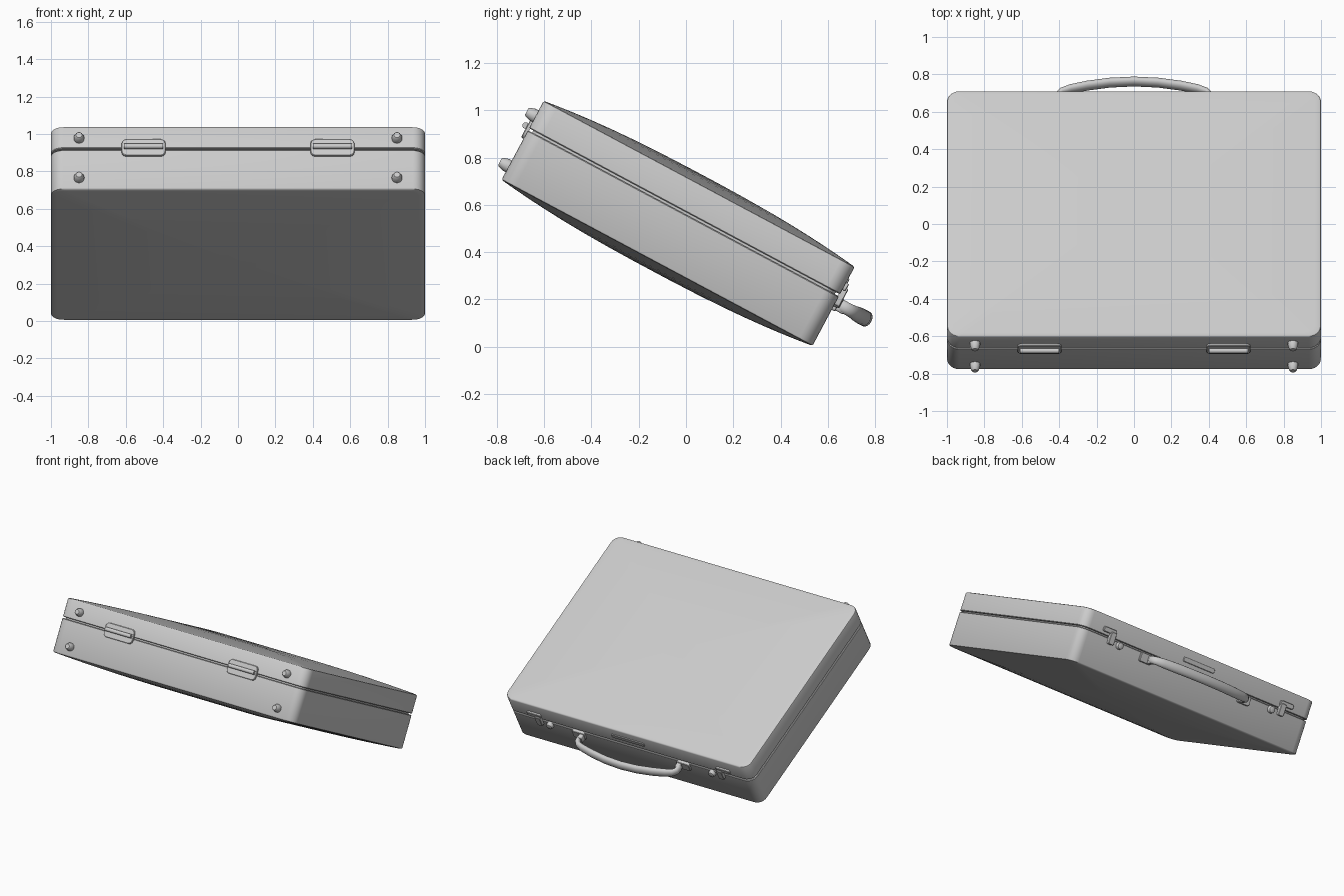
import bpy, bmesh, math
from mathutils import Matrix, Vector

if "Cube" in bpy.data.objects:
    bpy.data.objects.remove(bpy.data.objects["Cube"])

# Case frame: x = width, y = depth (hinges at -y, handle at +y), z = thickness
TILT = Matrix.Translation((0, -0.1225, 0.355)) @ Matrix.Rotation(math.radians(-28.1), 4, 'X')
HW, HD, SEAM, TOP = 1.0, 0.745, 0.242, 0.378


def finish(name, bm, angle=35):
    bmesh.ops.recalc_face_normals(bm, faces=bm.faces)
    me = bpy.data.meshes.new(name)
    bm.to_mesh(me)
    bm.free()
    ob = bpy.data.objects.new(name, me)
    bpy.context.collection.objects.link(ob)
    ob.matrix_world = TILT
    bpy.ops.object.select_all(action='DESELECT')
    ob.select_set(True)
    bpy.context.view_layer.objects.active = ob
    bpy.ops.object.shade_smooth_by_angle(angle=math.radians(angle))
    return ob


def outline(w, d, r, n=6):
    pts = []
    for i, (sx, sy) in enumerate(((1, 1), (-1, 1), (-1, -1), (1, -1))):
        for k in range(n + 1):
            a = math.pi / 2 * (i + k / n)
            pts.append((sx * (w - r) + r * math.cos(a), sy * (d - r) + r * math.sin(a)))
    return pts


def loft(bm, rings):
    loops = [[bm.verts.new(p) for p in ring] for ring in rings]
    for a, b in zip(loops, loops[1:]):
        for i in range(len(a)):
            j = (i + 1) % len(a)
            bm.faces.new((a[i], a[j], b[j], b[i]))
    bm.faces.new(loops[0])
    bm.faces.new(loops[-1])


def shell(name, z_seam, z_rim, bulge):
    # half of the case: straight wall, soft rim, pillowed panel
    def ring(inset, z):
        return [(x, y, z) for x, y in outline(HW - inset, HD - inset, 0.065 - inset)]
    s = math.copysign(1, bulge)
    rings = [ring(0.004, z_seam), ring(0, z_seam + s * 0.004), ring(0, z_rim - s * 0.008),
             ring(0.003, z_rim - s * 0.002)]
    for f in (0.99, 0.97, 0.94, 0.88, 0.8, 0.7, 0.58, 0.44, 0.28, 0.1):
        rings.append([(x * f, y * f, z_rim + bulge * (1 - f ** 2.5)) for x, y in outline(HW, HD, 0.065)])
    bm = bmesh.new()
    loft(bm, rings)
    finish(name, bm)


def plate(name, x, z, w, h, depth, side, r=0.01):
    # rounded plate on the back (side 1) or hinge face (side -1)
    bm = bmesh.new()
    rings = [[(x + px, side * (HD + d), z + pz) for px, pz in outline(w / 2 - i, h / 2 - i, r, 3)]
             for d, i in ((-0.005, 0), (depth - 0.003, 0), (depth, 0.003))]
    loft(bm, rings)
    finish(name, bm)


def stud(name, x, z, r1, r2, depth, side):
    bm = bmesh.new()
    rings = []
    for d, r in ((-0.005, r1), (depth * 0.3, r1), (depth * 0.9, r2), (depth, r2 * 0.8)):
        rings.append([(x + r * math.cos(k * math.pi / 8), side * (HD + d), z + r * math.sin(k * math.pi / 8))
                      for k in range(16)])
    loft(bm, rings)
    finish(name, bm)


def barrel(name, x, z, length, r, d, side):
    bm = bmesh.new()
    m = Matrix.Translation((x, side * (HD + d), z)) @ Matrix.Rotation(math.pi / 2, 4, 'Y')
    bmesh.ops.create_cone(bm, cap_ends=True, segments=12, radius1=r, radius2=r, depth=length, matrix=m)
    finish(name, bm)


# case halves and the recessed core inside the seam
shell("base_shell", SEAM - 0.005, 0.0, -0.04)
shell("lid_shell", SEAM + 0.005, TOP, 0.04)
core = bmesh.new()
loft(core, [[(x, y, z) for x, y in outline(HW - 0.02, HD - 0.02, 0.05)] for z in (SEAM - 0.03, SEAM + 0.03)])
finish("seam_core", core)

for s, tag in ((-1, "left"), (1, "right")):
    # feet on the hinge face
    for z, level in ((0.065, "lower"), (0.305, "upper")):
        stud(f"{level}_foot_{tag}", s * 0.85, z, 0.028, 0.02, 0.042, -1)
    # hinge leaves and barrel
    plate(f"hinge_leaf_{tag}", s * 0.505, 0.247, 0.235, 0.1, 0.012, -1, 0.025)
    barrel(f"hinge_barrel_{tag}", s * 0.505, 0.25, 0.21, 0.014, 0.018, -1)
    # latch: lid plate, hanging hasp, base stud
    plate(f"latch_plate_{tag}", s * 0.775, 0.285, 0.11, 0.035, 0.014, 1)
    plate(f"latch_hasp_{tag}", s * 0.745, 0.24, 0.045, 0.085, 0.022, 1)
    stud(f"latch_button_{tag}", s * 0.665, 0.215, 0.026, 0.022, 0.025, 1)
    # handle brackets
    plate(f"handle_bracket_{tag}", s * 0.43, 0.205, 0.1, 0.065, 0.015, 1)
    plate(f"handle_lug_{tag}", s * 0.4, 0.205, 0.035, 0.055, 0.05, 1)

# blank plate on the lid above the handle
plate("lid_plate", 0, 0.305, 0.27, 0.035, 0.006, 1, 0.012)

# carrying handle: oval grip swept along a bow
half = [(0.395, 0.015), (0.408, 0.04), (0.405, 0.065), (0.385, 0.086), (0.34, 0.102), (0.25, 0.122), (0.13, 0.14)]
path = [(-x, d) for x, d in half] + [(0, 0.147)] + half[::-1]
rings = []
for i, (x, d) in enumerate(path):
    a, b = path[max(i - 1, 0)], path[min(i + 1, len(path) - 1)]
    t = Vector((b[0] - a[0], b[1] - a[1])).normalized()
    k = 0.75 + 0.25 * min(1, (0.42 - abs(x)) / 0.1)
    rings.append([(x - t.y * 0.024 * k * math.cos(q), HD + d + t.x * 0.024 * k * math.cos(q),
                   0.207 + 0.034 * k * math.sin(q)) for q in (j * math.pi / 8 for j in range(16))])
bm = bmesh.new()
loft(bm, rings)
finish("handle", bm, 50)
